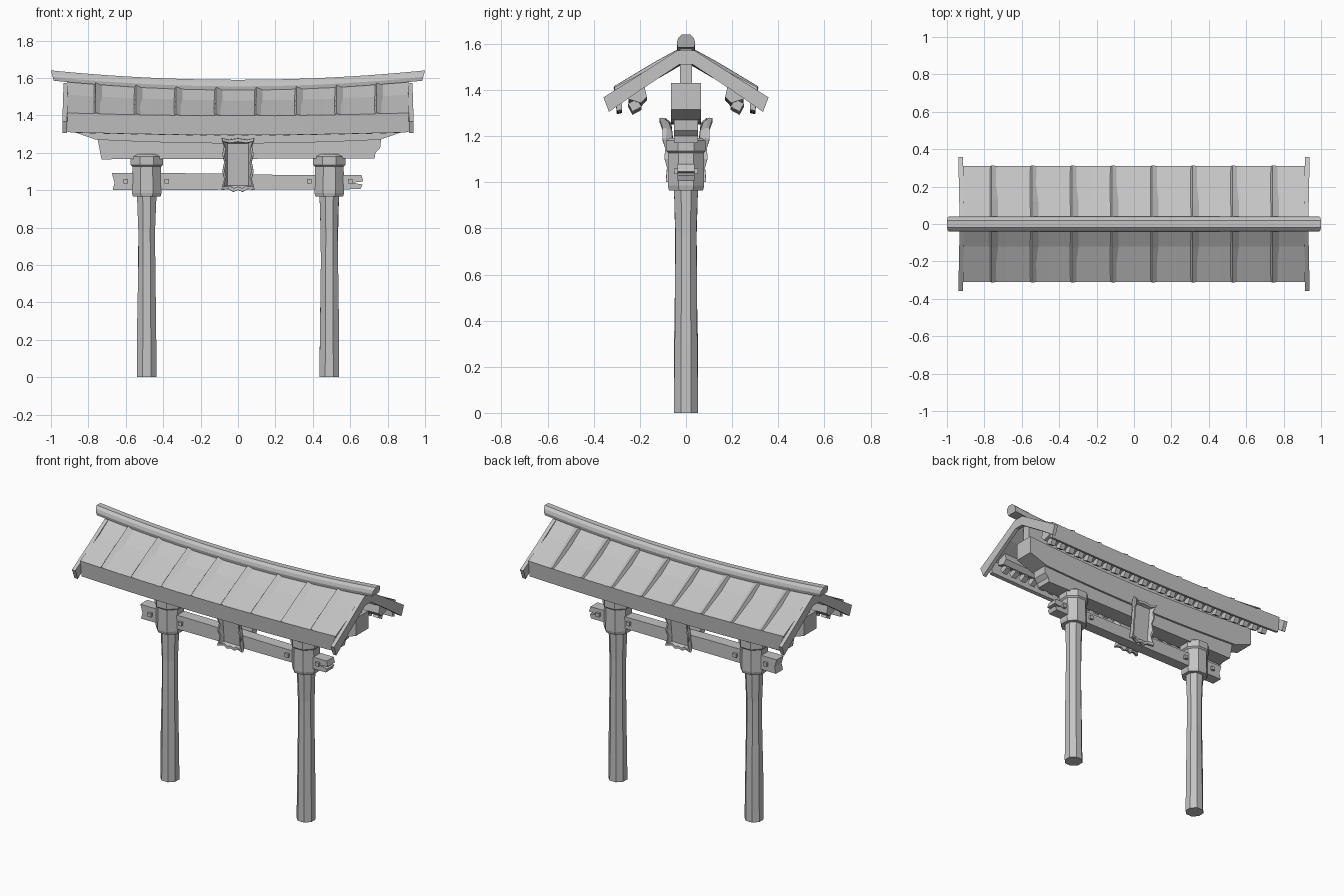
import bpy, bmesh, math, random
from mathutils import Matrix

random.seed(4)
if "Cube" in bpy.data.objects:
    bpy.data.objects.remove(bpy.data.objects["Cube"], do_unlink=True)

stone = bpy.data.materials.new("weathered_grey")
stone.use_nodes = True
GREY = (0.55, 0.55, 0.55, 1)
stone.diffuse_color = GREY
stone.node_tree.nodes["Principled BSDF"].inputs["Base Color"].default_value = GREY


def finish(name, bm):
    bmesh.ops.recalc_face_normals(bm, faces=bm.faces)
    mesh = bpy.data.meshes.new(name)
    bm.to_mesh(mesh)
    bm.free()
    mesh.materials.append(stone)
    obj = bpy.data.objects.new(name, mesh)
    bpy.context.collection.objects.link(obj)
    return obj


def loft(name, rings):
    """Skin a list of equal-length point rings and cap both ends."""
    bm = bmesh.new()
    loops = [[bm.verts.new(p) for p in ring] for ring in rings]
    n = len(loops[0])
    for a, b in zip(loops, loops[1:]):
        for i in range(n):
            j = (i + 1) % n
            bm.faces.new((a[i], a[j], b[j], b[i]))
    bm.faces.new(loops[0])
    bm.faces.new(loops[-1])
    return finish(name, bm)


def box(name, centre, size, tilt=0):
    bm = bmesh.new()
    m = Matrix.Translation(centre) @ Matrix.Rotation(tilt, 4, 'X') @ Matrix.Diagonal((*size, 1))
    bmesh.ops.create_cube(bm, size=1, matrix=m)
    return finish(name, bm)


def octagon(cx, r, z, jitter=0.0):
    ring = []
    for i in range(8):
        a = math.pi * (i + 0.5) / 4
        k = r / math.cos(math.pi / 8) + random.uniform(-jitter, jitter)
        ring.append((cx + k * math.cos(a), k * math.sin(a), z))
    return ring


def steps(half, count):
    return [half * (2 * i / count - 1) for i in range(count + 1)]


# Roof surface: slope points (y, z, sag) for the middle of the span
SLOPE = [(0.0, 1.555, 0.045), (0.12, 1.48, 0.036), (0.31, 1.397, 0.018)]


def roof_point(x, k, side, lift=0.0):
    y, z, sag = SLOPE[k]
    return (x, side * (y + lift * 0.45), z + sag * x * x + lift)


# Posts, collars and caps
for label, side in (("left", 1), ("right", -1)):
    cx = side * 0.488
    loft(label + "_post", [octagon(cx, r, z, j) for r, z, j in (
        (0.053, 0, 0), (0.05, 0.3, 0.002), (0.046, 0.6, 0.002),
        (0.046, 0.78, 0.002), (0.052, 0.97, 0), (0.055, 1.17, 0))])
    loft(label + "_collar", [octagon(cx, r, z) for r, z in (
        (0.074, 0.965), (0.079, 0.985), (0.077, 1.128))])
    loft(label + "_cap", [octagon(cx, r, z) for r, z in (
        (0.076, 1.125), (0.086, 1.135), (0.086, 1.18), (0.07, 1.192))])
    # Wedge pins on both faces of the tie beam
    for x in (0.6, 0.382):
        for face in (1, -1):
            box(label + "_pin", (side * x, face * 0.042, 1.047), (0.024, 0.02, 0.024))

# Tie beam with a split at one end
tie = [(-0.67, 1.0), (0.655, 1.005), (0.665, 1.03), (0.61, 1.04), (0.67, 1.046),
       (0.66, 1.08), (0.2, 1.082), (-0.2, 1.09), (-0.675, 1.092), (-0.66, 1.04)]
loft("tie_beam", [[(x, y, z) for x, z in tie] for y in (-0.036, 0.036)])

# Lower lintel with undercut ends
lower = [(-0.73, 1.165), (0.73, 1.17), (0.735, 1.2), (0.76, 1.225), (0.765, 1.27), (-0.75, 1.27)]
loft("lower_lintel", [[(x, y, z) for x, z in lower] for y in (-0.052, 0.052)])

# Upper lintel, bowed upward, with raked undercuts below square ends
under = [(0.76 * t, 1.25 + 0.02 * t * t) for t in steps(1, 10)]
top = [(0.89 * t, 1.395 + 0.035 * t * t) for t in steps(1, 10)]
upper = under + [(0.89, 1.315)] + top[::-1] + [(-0.89, 1.315)]
loft("upper_lintel", [[(x, y, z) for x, z in upper] for y in (-0.065, 0.065)])

# Purlin carrying the ridge
loft("ridge_purlin", [[(x, y, z + 0.045 * x * x) for y, z in (
    (-0.026, 1.39), (0.026, 1.39), (0.026, 1.53), (-0.026, 1.53))] for x in steps(0.87, 10)])

# Ridge cap, curving up to overhanging ends
cap = [(-0.036, 1.535), (0.036, 1.535), (0.04, 1.555), (0.034, 1.575),
       (0.018, 1.59), (-0.018, 1.59), (-0.034, 1.575), (-0.04, 1.555)]
loft("ridge_cap", [[(t * (0.985 + 0.27 * (z - 1.535)), y, z + 0.05 * t * t) for y, z in cap]
                   for t in steps(1, 16)])

for label, side in (("back", 1), ("front", -1)):
    # Thin roof slab
    rings = []
    for x in steps(0.915, 16):
        outer = [roof_point(x, k, side) for k in range(3)]
        inner = [(x, side * y, z + s * x * x) for y, z, s in (
            (0.3, 1.375, 0.018), (0.12, 1.45, 0.036), (0, 1.52, 0.045))]
        rings.append(outer + inner)
    loft(label + "_roof", rings)

    # Upright eave board
    loft(label + "_eave_board", [[(x, side * y, z + 0.018 * x * x) for y, z in (
        (0.31, 1.398), (0.3, 1.295), (0.278, 1.3), (0.28, 1.395))] for x in steps(0.912, 16)])

    # Lapped ribs: a steep edge and a long fall
    for i in range(8):
        x = -0.745 + i * 0.2145
        rings = []
        for k, height in ((0, 0.012), (1, 0.024), (2, 0.008)):
            rings.append([roof_point(x - 0.028, k, side, -0.006),
                          roof_point(x + 0.028, k, side, -0.006),
                          roof_point(x - 0.016, k, side, height)])
        loft(label + "_roof_rib", rings)

    # Eave beam with a row of rafter tips
    loft(label + "_eave_beam", [[(x, side * y, z + 0.02 * x * x) for y, z in (
        (0.17, 1.355), (0.195, 1.328), (0.25, 1.345), (0.24, 1.38), (0.18, 1.4))]
        for x in steps(0.89, 12)])
    for x in steps(0.85, 23):
        box(label + "_rafter_tip", (x, side * 0.222, 1.32 + 0.02 * x * x),
            (0.036, 0.045, 0.04), -side * 0.5)

# Barge boards closing the gable ends
half = [(0, 1.572), (0.036, 1.572), (0.2, 1.467), (0.358, 1.368),
        (0.334, 1.305), (0.2, 1.398), (0.03, 1.51), (0, 1.51)]
for label, side in (("left", 1), ("right", -1)):
    for face in (1, -1):
        loft(label + "_barge_board", [[(side * (x + 0.02 * y), face * y, z) for y, z in half]
                                      for x in (0.908, 0.932)])

# Name plaques with scalloped, flared frames on both faces
edge = [(0, 1.278), (0.05, 1.27), (0.09, 1.28), (0.076, 1.235), (0.084, 1.19), (0.074, 1.15),
        (0.084, 1.1), (0.074, 1.06), (0.09, 1.0), (0.05, 1.005), (0.025, 0.99), (0, 1.0)]
outline = edge + [(-x, z) for x, z in edge[-2:0:-1]]
panel = [(max(-0.056, min(0.056, x)), max(1.025, min(1.25, z))) for x, z in outline]


def plaque_ring(points, depth, scale, face):
    return [(x * scale, face * (depth + 0.1 * (z - 1.0) + 0.7 * max(0, abs(x) - 0.074)),
             1.137 + (z - 1.137) * scale) for x, z in points]


for label, face in (("back", 1), ("front", -1)):
    loft(label + "_plaque", [plaque_ring(outline, 0.036, 0.86, face),
                             plaque_ring(outline, 0.06, 1, face),
                             plaque_ring(outline, 0.076, 0.99, face),
                             plaque_ring(outline, 0.076, 0.87, face),
                             plaque_ring(panel, 0.058, 1, face)])
